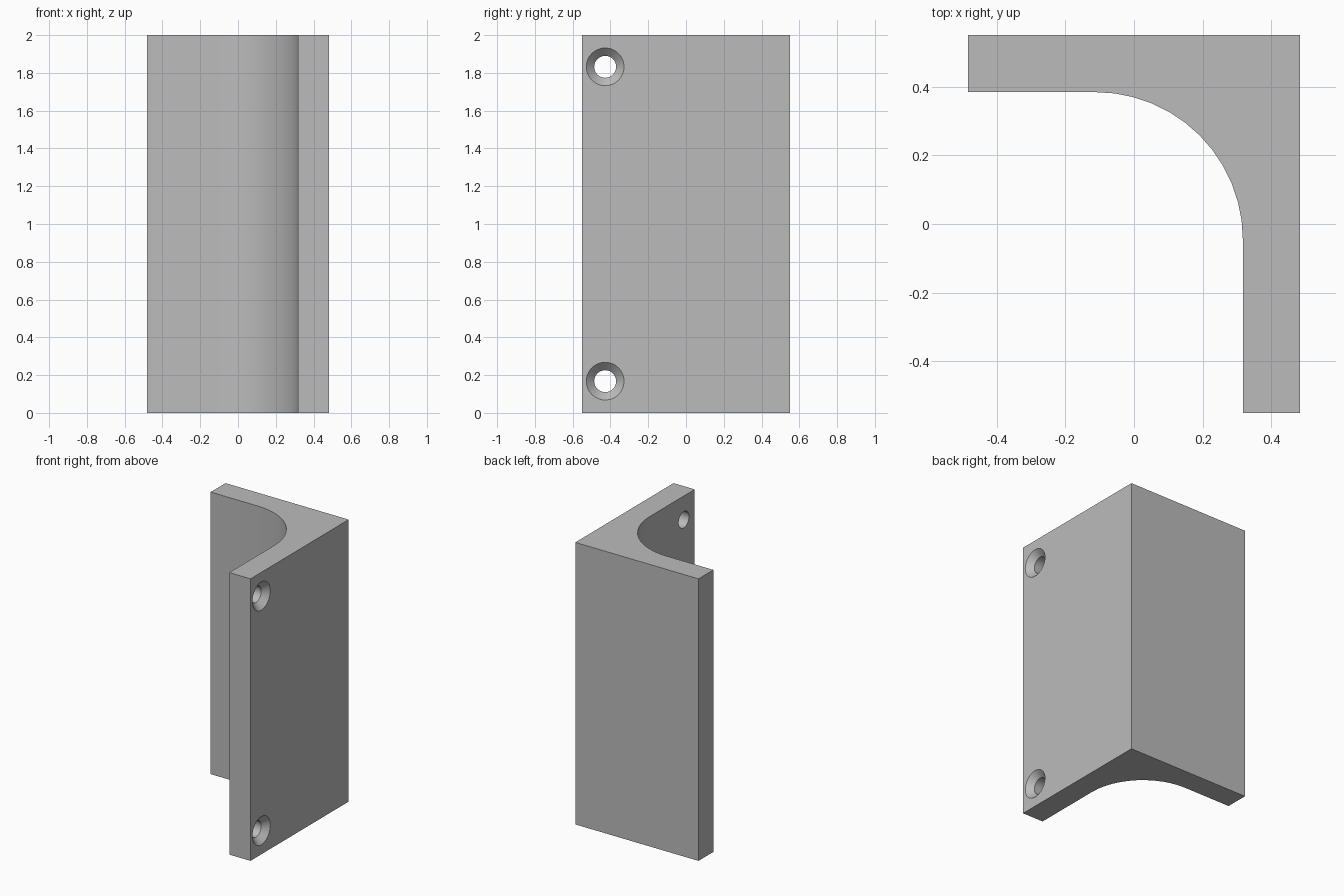
import bpy, bmesh, math
from mathutils import Matrix

cube = bpy.data.objects.get("Cube")
if cube:
    bpy.data.objects.remove(cube, do_unlink=True)

HALF_X, HALF_Y, HEIGHT = 0.483, 0.55, 2.0
WALL = 0.166                      # plate thickness
FILLET, STEPS = 0.43, 12          # inner corner rounding
HOLE_Y, HOLE_Z = -0.428, (0.168, 1.832)
HOLE_R, SINK_R = 0.058, 0.1       # through hole and countersink rim

grey = bpy.data.materials.new("plain grey")
grey.use_nodes = True
colour = (0.5, 0.5, 0.5, 1)
grey.diffuse_color = colour
grey.node_tree.nodes["Principled BSDF"].inputs["Base Color"].default_value = colour


def make_object(name, bm):
    bmesh.ops.recalc_face_normals(bm, faces=bm.faces)
    mesh = bpy.data.meshes.new(name)
    bm.to_mesh(mesh)
    bm.free()
    mesh.materials.append(grey)
    obj = bpy.data.objects.new(name, mesh)
    bpy.context.collection.objects.link(obj)
    return obj


# Angle bracket: L-shaped profile with a filleted inner corner, extruded upward
inner_x, inner_y = HALF_X - WALL, HALF_Y - WALL
cx, cy = inner_x - FILLET, inner_y - FILLET
profile = [(-HALF_X, inner_y), (-HALF_X, HALF_Y), (HALF_X, HALF_Y),
           (HALF_X, -HALF_Y), (inner_x, -HALF_Y)]
for i in range(STEPS + 1):
    a = math.pi / 2 * i / STEPS
    profile.append((cx + FILLET * math.cos(a), cy + FILLET * math.sin(a)))
bm = bmesh.new()
base = bm.faces.new([bm.verts.new((x, y, 0)) for x, y in profile])
top = bmesh.ops.extrude_face_region(bm, geom=[base])["geom"]
bmesh.ops.translate(bm, vec=(0, 0, HEIGHT),
                    verts=[v for v in top if isinstance(v, bmesh.types.BMVert)])
bracket = make_object("angle_bracket", bm)

# Countersunk screw holes: revolved cutter, at right angles to the side plate
sink = SINK_R - HOLE_R
lip = 0.02
rings = [(HALF_X + lip, SINK_R + lip), (HALF_X - sink, HOLE_R), (inner_x - 0.05, HOLE_R)]
for label, z in zip(("lower", "upper"), HOLE_Z):
    bm = bmesh.new()
    loops = []
    for x, r in rings:
        circle = bmesh.ops.create_circle(
            bm, segments=32, radius=r,
            matrix=Matrix.Translation((x, HOLE_Y, z)) @ Matrix.Rotation(math.pi / 2, 4, "Y"))
        loops.append(circle["verts"])
    for a, b in zip(loops, loops[1:]):
        for i in range(32):
            j = (i + 1) % 32
            bm.faces.new((a[i], a[j], b[j], b[i]))
    bm.faces.new(loops[0])
    bm.faces.new(loops[-1])
    cutter = make_object(label + "_hole_cutter", bm)
    cutter.hide_render = True
    cutter.hide_set(True)
    cut = bracket.modifiers.new(label + " hole", "BOOLEAN")
    cut.operation = "DIFFERENCE"
    cut.solver = "EXACT"
    cut.object = cutter

# Bake the holes and shade the curved surfaces smoothly
bpy.ops.object.select_all(action="DESELECT")
bpy.context.view_layer.objects.active = bracket
bracket.select_set(True)
for name in [m.name for m in bracket.modifiers]:
    bpy.ops.object.modifier_apply(modifier=name)
bpy.ops.object.shade_smooth_by_angle(angle=math.radians(30))
for label in ("lower", "upper"):
    bpy.data.objects.remove(bpy.data.objects[label + "_hole_cutter"], do_unlink=True)
